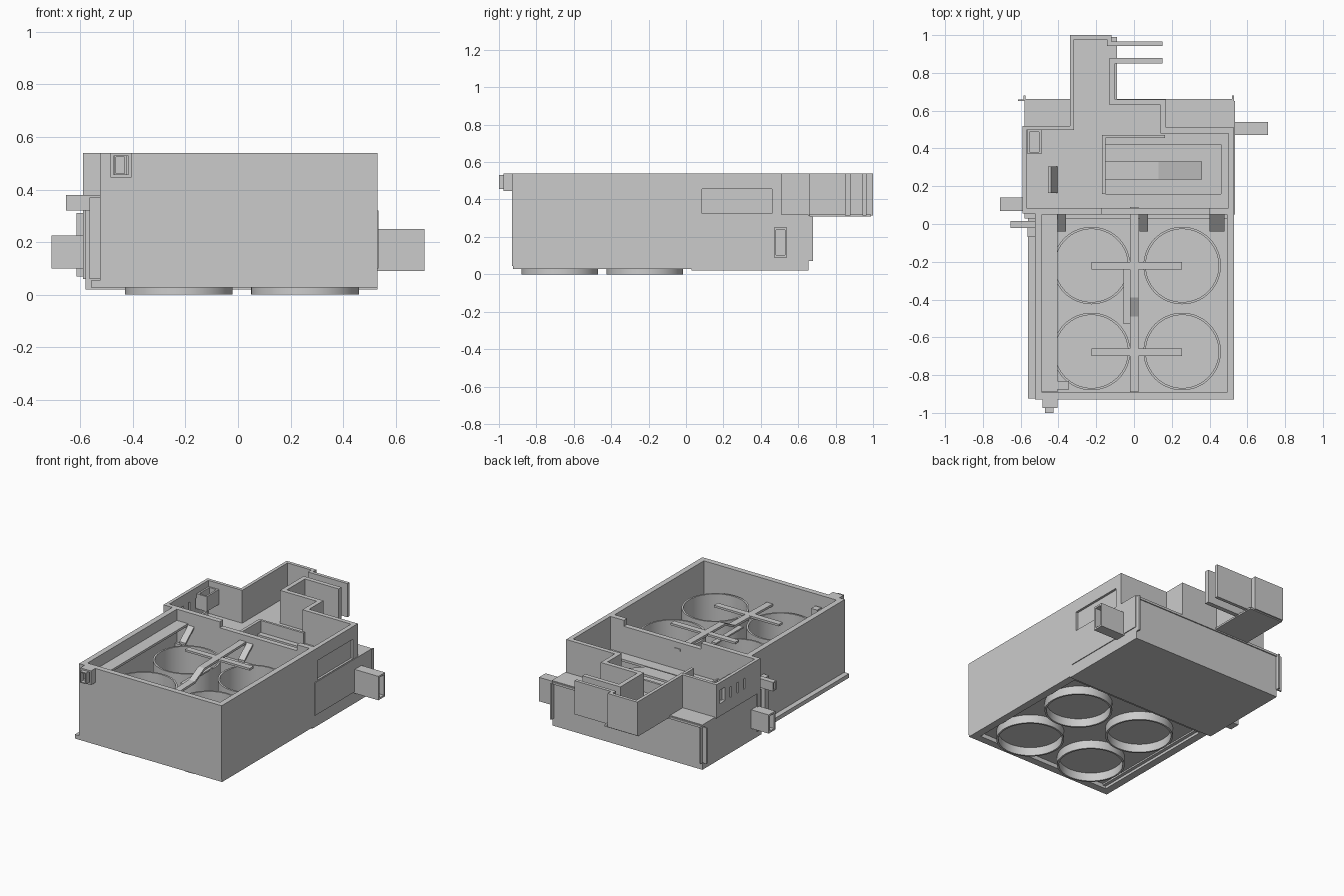
import bpy, bmesh, math
from mathutils import Vector

if "Cube" in bpy.data.objects:
    bpy.data.objects.remove(bpy.data.objects["Cube"])


def finish(name, bm):
    bmesh.ops.recalc_face_normals(bm, faces=bm.faces)
    me = bpy.data.meshes.new(name)
    bm.to_mesh(me)
    bm.free()
    ob = bpy.data.objects.new(name, me)
    bpy.context.collection.objects.link(ob)
    return ob


def boxes(name, *dims):
    """One object made of boxes, each (x0, x1, y0, y1, z0, z1)."""
    bm = bmesh.new()
    for x0, x1, y0, y1, z0, z1 in dims:
        vs = bmesh.ops.create_cube(bm, size=1)["verts"]
        for v in vs:
            v.co = Vector((x1 if v.co.x > 0 else x0,
                           y1 if v.co.y > 0 else y0,
                           z1 if v.co.z > 0 else z0))
    return finish(name, bm)


def wall(name, path, t, z0, z1, closed=False):
    """Mitred wall following a plan path, thickened to its right side."""
    p = [Vector(q) for q in path]
    n = len(p)
    right = []
    for i in range(n if closed else n - 1):
        d = (p[(i + 1) % n] - p[i]).normalized()
        right.append(Vector((d.y, -d.x)))
    inner = []
    for i in range(n):
        a = right[i - 1] if closed or i > 0 else right[0]
        b = right[i] if i < len(right) else right[-1]
        inner.append(p[i] + (a + b) * (t / (1 + a.dot(b))))
    bm = bmesh.new()
    rows = [[bm.verts.new((a.x, a.y, z0)), bm.verts.new((a.x, a.y, z1)),
             bm.verts.new((b.x, b.y, z1)), bm.verts.new((b.x, b.y, z0))]
            for a, b in zip(p, inner)]
    for i in range(len(right)):
        r, s = rows[i], rows[(i + 1) % n]
        for k in range(4):
            bm.faces.new((r[k], r[(k + 1) % 4], s[(k + 1) % 4], s[k]))
    if not closed:
        bm.faces.new(rows[0])
        bm.faces.new(rows[-1])
    return finish(name, bm)


def rect(x0, x1, y0, y1):
    return [(x0, y0), (x0, y1), (x1, y1), (x1, y0)]


def prism(name, profile, axis, a, b):
    """Extrude a side profile (u, z) along x or y from a to b."""
    bm = bmesh.new()
    ends = []
    for w in (a, b):
        ends.append([bm.verts.new((w, u, z) if axis == "x" else (u, w, z)) for u, z in profile])
    n = len(profile)
    for e in ends:
        bm.faces.new(e)
    for i in range(n):
        j = (i + 1) % n
        bm.faces.new((ends[0][i], ends[0][j], ends[1][j], ends[1][i]))
    return finish(name, bm)


def duct(name, axis, u0, u1, v0, v1, z0, z1, t=0.012):
    """Open rectangular tube along x or y (u = along, v = across)."""
    parts = [(u0, u1, v0, v1, z0, z0 + t), (u0, u1, v0, v1, z1 - t, z1),
             (u0, u1, v0, v0 + t, z0 + t, z1 - t), (u0, u1, v1 - t, v1, z0 + t, z1 - t)]
    if axis == "y":
        parts = [(c, d, a, b, e, f) for a, b, c, d, e, f in parts]
    return boxes(name, *parts)


def cut(ob, cutter):
    m = ob.modifiers.new("cut", "BOOLEAN")
    m.operation, m.object, m.solver = "DIFFERENCE", cutter, "EXACT"
    bpy.context.view_layer.objects.active = ob
    bpy.ops.object.modifier_apply(modifier=m.name)
    bpy.data.objects.remove(cutter)


# Front tank: side walls, floor and bottom flange
wall("tank_walls", [(-.525, .085), (-.525, -.93), (.53, -.93), (.53, .085)][::-1], .037, .045, .54)
boxes("tank_back_wall", (-.525, -.17, .05, .085, .05, .54), (-.17, .40, .05, .085, .05, .50),
      (.40, .53, .05, .085, .05, .54))
boxes("tank_floor", (-.50, .50, -.90, .06, .055, .068))
wall("tank_flange", rect(-.56, .53, -.925, .06), .05, .028, .055, True)

# Four round sleeves through the tank floor
for i, (cx, cy) in enumerate([(x, y) for x in (-.225, .255) for y in (-.22, -.675)]):
    bm = bmesh.new()
    n = 64
    rings = [[bm.verts.new((cx + r * math.cos(2 * math.pi * k / n),
                            cy + r * math.sin(2 * math.pi * k / n), z)) for k in range(n)]
             for r, z in ((.205, 0), (.205, .375), (.193, .375), (.193, 0))]
    for a in range(4):
        for k in range(n):
            j = (k + 1) % n
            b = (a + 1) % 4
            bm.faces.new((rings[a][k], rings[a][j], rings[b][j], rings[b][k]))
    ob = finish(f"round_sleeve_{i + 1}", bm)
    bpy.context.view_layer.objects.active = ob
    ob.select_set(True)
    bpy.ops.object.shade_smooth_by_angle(angle=math.radians(40))
    ob.select_set(False)

# Stepped feed beam with two cross arms
prism("feed_beam", [(.09, .46), (-.39, .45), (-.49, .40), (-.89, .39), (-.89, .375),
                    (-.49, .385), (-.39, .435), (.09, .445)], "x", -.02, .025)
boxes("cross_arms", (-.225, .255, -.24, -.20, .438, .452), (-.225, .255, -.70, -.66, .382, .396))
boxes("beam_bracket", (-.055, -.02, -.53, -.24, .375, .385))

# Overflow trough on the left wall, with its spout
boxes("side_trough", (-.49, -.405, -.89, .05, .45, .465))
boxes("trough_drain", (-.39, -.345, -.875, -.83, .43, .47), (-.405, -.39, -.875, -.83, .45, .465))
duct("spout", "y", -.975, -.93, -.485, -.405, .445, .54)
duct("spout_tip", "y", -1.0, -.965, -.47, -.425, .455, .53, .006)

# Small chutes on the inside of the tank's back wall
for i, (x0, x1) in enumerate([(-.405, -.36), (.03, .075), (.40, .48)]):
    prism(f"chute_{i + 1}", [(.055, .46), (-.04, .38), (-.04, .365), (.055, .445)], "x", x0, x1)

# Lower rear chamber: shell, top deck and corner flanges
wall("lower_chamber_walls", rect(-.58, .53, .03, .655), .025, .022, .32, True)
boxes("lower_chamber_floor", (-.58, .53, .03, .655, .02, .035))
boxes("lower_chamber_deck", (-.58, -.17, .05, .65, .305, .32), (.46, .53, .05, .65, .305, .32),
      (-.17, .46, .42, .65, .305, .32), (-.17, .46, .05, .16, .305, .32))
boxes("rear_lip", (-.58, .53, .65, .662, .30, .315))
boxes("corner_flanges", (-.615, -.58, .65, .66, .07, .31), (-.585, -.575, .65, .68, .07, .31),
      (.52, .53, .65, .68, .07, .31))
boxes("side_plate", (.52, .535, .05, .65, .10, .32))

# Upper rear channel walls with the neck and its side outlet
left = wall("upper_left_wall", [(-.59, .06), (-.59, .52), (-.34, .52), (-.34, 1.0), (-.12, 1.0),
                                (-.12, .965), (.15, .965)], .022, .315, .54)
cut(left, boxes("cutter", (-.62, -.55, .43, .49, .40, .49), (-.62, -.55, .36, .375, .40, .47),
                (-.62, -.55, .29, .305, .40, .47), (-.62, -.55, .22, .235, .40, .47)))
right_wall = wall("upper_right_wall", [(.15, .85), (-.10, .85), (-.10, .66), (.17, .66), (.17, .51),
                                       (.53, .51), (.53, .06)], .03, .315, .54)
cut(right_wall, boxes("cutter", (.515, .56, .08, .46, .325, .455)))
boxes("upper_front_wall", (-.59, -.52, .055, .085, .06, .54))
boxes("neck_floor", (-.34, -.09, .64, .99, .308, .32))

# Inner baffles, ramp and corner box of the rear chamber
boxes("inner_tray", (-.17, .46, .16, .42, .25, .262))
prism("inner_ramp", [(-.17, .36), (.13, .36), (.36, .28), (.36, .265), (.13, .345), (-.17, .345)],
      "y", .235, .33)
boxes("inner_baffle", (-.17, -.15, .16, .47, .25, .40), (-.17, .165, .455, .47, .32, .40))
prism("side_ramp", [(-.44, .44), (-.405, .33), (-.405, .32), (-.455, .32), (-.455, .44)],
      "y", .165, .305)
wall("corner_box", rect(-.565, -.49, .37, .50), .012, .40, .50, True)

# Side ducts and the left drain pipe
duct("right_duct", "x", .52, .71, .47, .54, .09, .25)
duct("left_duct", "x", -.71, -.57, .07, .14, .10, .225)
duct("drain_outlet", "x", -.655, -.525, -.02, .015, .32, .38, .008)
boxes("drain_pipe", (-.565, -.525, -.07, -.03, .06, .37), (-.565, -.525, -.03, -.02, .32, .37))
